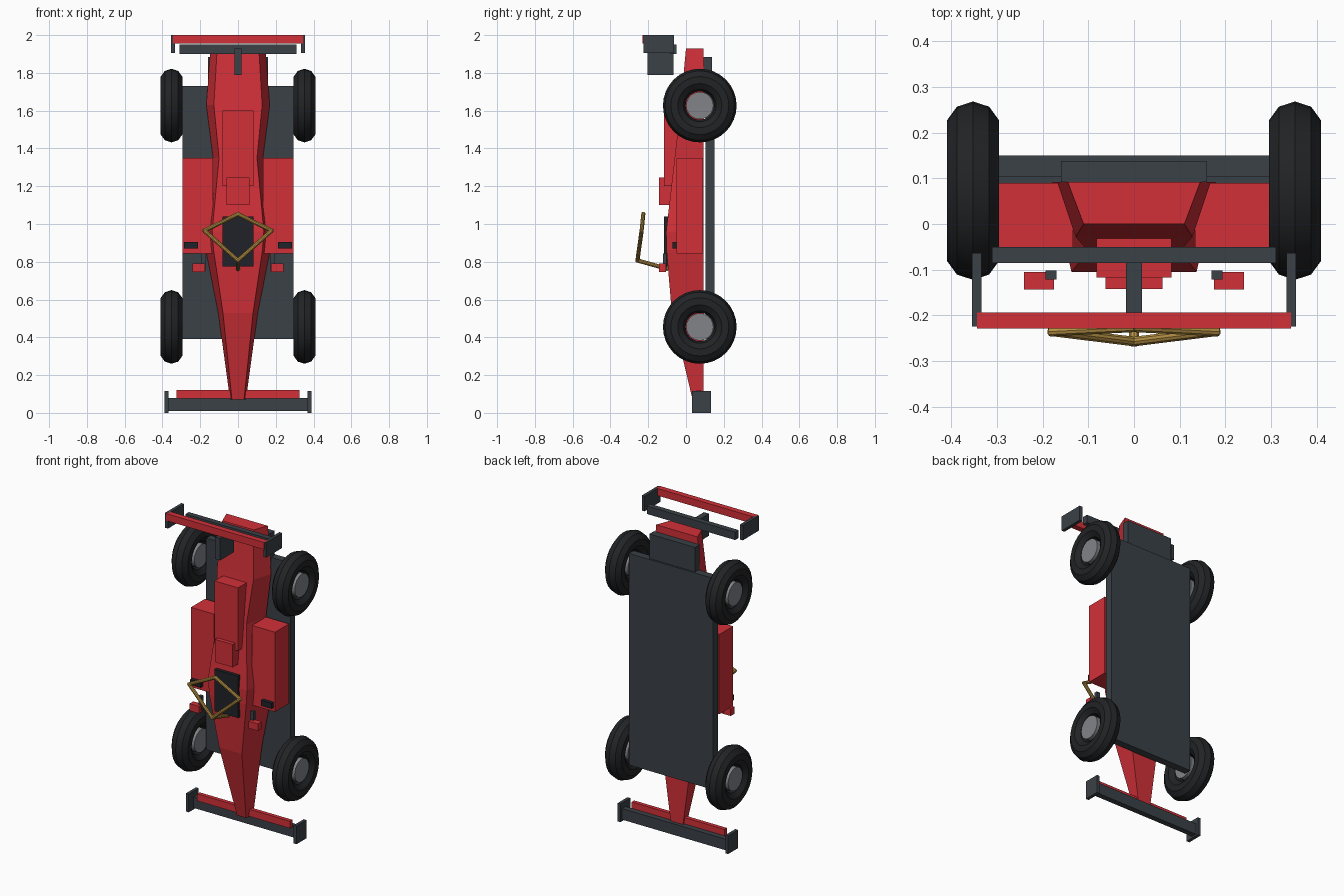
import bpy, bmesh
from math import pi
from mathutils import Vector

if "Cube" in bpy.data.objects:
    bpy.data.objects.remove(bpy.data.objects["Cube"])


def material(name, rgb):
    m = bpy.data.materials.new(name)
    m.diffuse_color = (*rgb, 1)
    m.use_nodes = True
    m.node_tree.nodes["Principled BSDF"].inputs["Base Color"].default_value = m.diffuse_color
    return m


RED = material("red_paint", (0.64, 0.03, 0.04))
DARK = material("carbon", (0.042, 0.052, 0.062))
BLACK = material("black", (0.014, 0.016, 0.022))
TYRE = material("rubber", (0.016, 0.017, 0.019))
GOLD = material("gold", (0.5, 0.3, 0.06))
RIM = material("rim_grey", (0.22, 0.23, 0.25))


def finish(name, bm, mat):
    bmesh.ops.recalc_face_normals(bm, faces=bm.faces)
    me = bpy.data.meshes.new(name)
    bm.to_mesh(me)
    bm.free()
    ob = bpy.data.objects.new(name, me)
    bpy.context.collection.objects.link(ob)
    me.materials.append(mat)
    return ob


def box(name, x, y, z, mat):
    """Box from (min, max) pairs on each axis."""
    bm = bmesh.new()
    bmesh.ops.create_cube(bm, size=1)
    for v in bm.verts:
        v.co = [(a + b) / 2 + c * (b - a) for c, (a, b) in zip(v.co, (x, y, z))]
    return finish(name, bm, mat)


def pair(name, x, y, z, mat):
    """Box and its mirror image across x = 0."""
    box(name + "_right", x, y, z, mat)
    box(name + "_left", (-x[1], -x[0]), y, z, mat)


# Main body: trapezoid sections (z, half width, top y) lofted nose to tail
sections = [(0.07, 0.042, 0.035), (0.53, 0.105, -0.075), (0.86, 0.17, -0.103),
            (0.96, 0.18, -0.105), (1.35, 0.132, -0.06), (1.63, 0.168, -0.028),
            (1.93, 0.145, 0.0)]
bm = bmesh.new()
rings = [[bm.verts.new(p) for p in ((-w, 0.092, z), (-0.76 * w, t, z),
                                    (0.76 * w, t, z), (w, 0.092, z))]
         for z, w, t in sections]
for a, b in zip(rings, rings[1:]):
    for i in range(4):
        j = (i + 1) % 4
        bm.faces.new((a[i], a[j], b[j], b[i]))
bm.faces.new(rings[0])
bm.faces.new(rings[-1])
finish("body_shell", bm, RED)

# Floor, diffuser, cockpit and engine cover
box("floor", (-0.295, 0.295), (0.103, 0.15), (0.39, 1.73), DARK)
box("diffuser", (-0.16, 0.16), (0.092, 0.138), (1.68, 1.885), DARK)
box("cockpit", (-0.082, 0.082), (-0.117, -0.08), (0.775, 1.04), BLACK)
box("engine_cover", (-0.082, 0.082), (-0.117, -0.03), (1.2, 1.6), RED)
box("air_intake", (-0.062, 0.062), (-0.142, -0.06), (1.1, 1.245), RED)

# Sidepods, inlets and mirrors
pair("sidepod", (0.133, 0.295), (-0.05, 0.09), (0.845, 1.35), RED)
pair("inlet", (0.212, 0.285), (-0.072, -0.045), (0.87, 0.905), BLACK)
pair("mirror", (0.175, 0.24), (-0.143, -0.105), (0.745, 0.79), RED)
pair("mirror_stalk", (0.17, 0.193), (-0.121, -0.102), (0.755, 0.845), DARK)

# Front wing
box("front_wing", (-0.37, 0.37), (0.08, 0.115), (0.01, 0.08), DARK)
box("front_flap", (-0.325, 0.325), (0.055, 0.08), (0.075, 0.12), RED)
pair("front_endplate", (0.368, 0.388), (0.032, 0.132), (0.0, 0.115), DARK)

# Rear wing
box("rear_wing", (-0.31, 0.31), (-0.085, -0.05), (1.9, 1.95), DARK)
box("rear_flap", (-0.343, 0.343), (-0.229, -0.193), (1.955, 2.0), RED)
pair("rear_endplate", (0.334, 0.354), (-0.224, -0.063), (1.905, 2.0), DARK)
box("wing_pylon", (-0.018, 0.018), (-0.205, -0.065), (1.79, 1.93), DARK)

# Wheels: ten-sided tyre section around a plain rim
for end, z in (("front", 0.455), ("rear", 1.627)):
    for side, x in (("left", -0.352), ("right", 0.352)):
        bpy.ops.mesh.primitive_torus_add(
            major_radius=0.135, minor_radius=0.06, major_segments=32,
            minor_segments=10, location=(x, 0.073, z), rotation=(0, pi / 2, 0))
        tyre = bpy.context.object
        tyre.name = f"{end}_{side}_tyre"
        tyre.data.materials.append(TYRE)
        bpy.ops.object.shade_smooth_by_angle(angle=0.5)
        bpy.ops.mesh.primitive_cylinder_add(
            vertices=24, radius=0.072, depth=0.09,
            location=(x, 0.073, z), rotation=(0, pi / 2, 0))
        rim = bpy.context.object
        rim.name = f"{end}_{side}_rim"
        rim.data.materials.append(RIM)
        bpy.ops.object.shade_smooth_by_angle(angle=0.5)


# Protective cockpit hoop: straight tubes between joints
def tube(name, a, b, r=0.011):
    a, b = Vector(a), Vector(b)
    bpy.ops.mesh.primitive_cylinder_add(vertices=10, radius=r, depth=(b - a).length + r,
                                        location=(a + b) / 2)
    ob = bpy.context.object
    ob.name = name
    ob.rotation_euler = (b - a).to_track_quat('Z', 'Y').to_euler()
    ob.data.materials.append(GOLD)


apex, back = (0, -0.257, 0.807), (0, -0.226, 1.052)
for side, s in (("left", -1), ("right", 1)):
    corner = (s * 0.178, -0.235, 0.965)
    tube(f"hoop_front_{side}", apex, corner)
    tube(f"hoop_back_{side}", corner, back)
tube("hoop_post", apex, (0, -0.1, 0.763))
